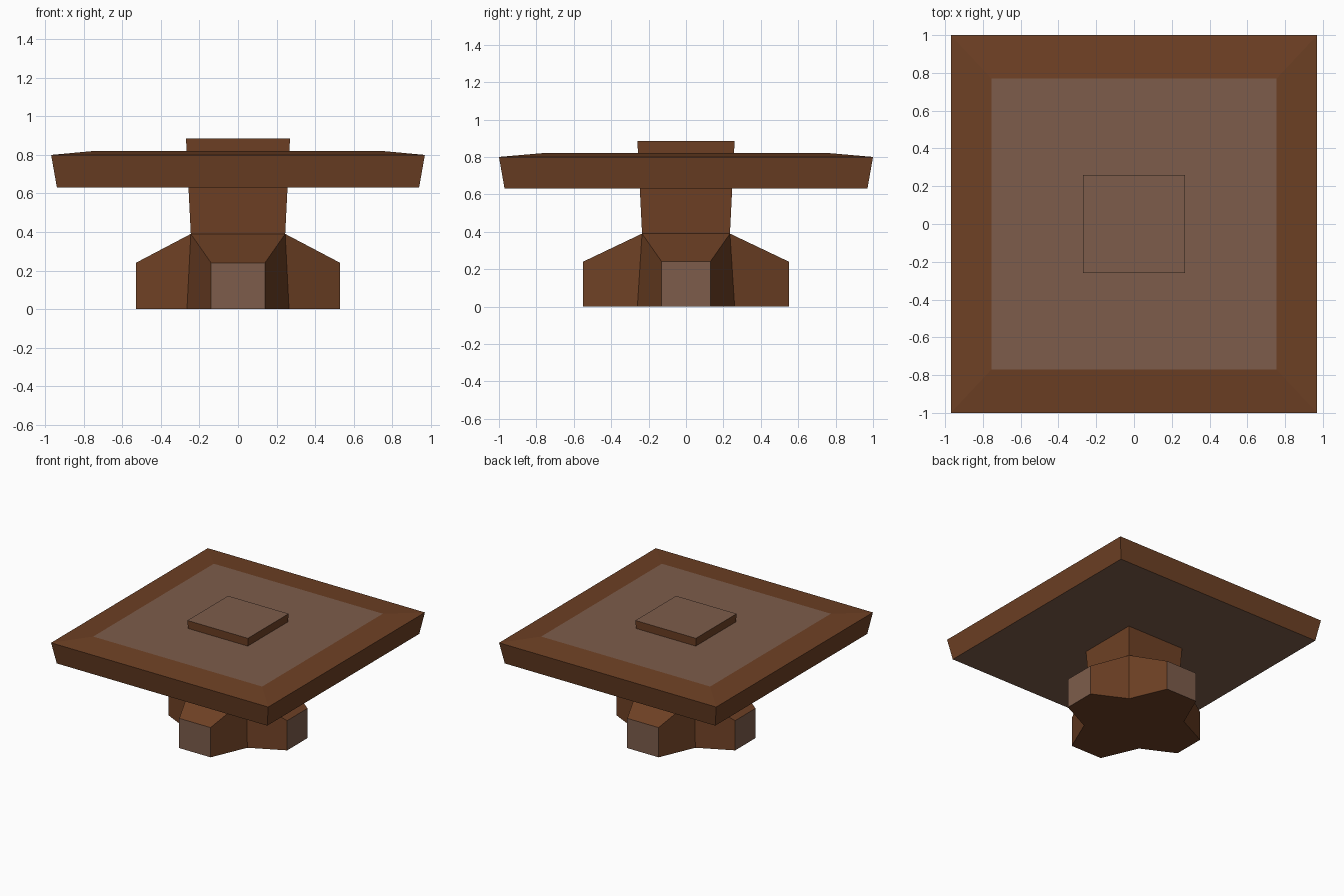
import bpy
import bmesh

cube = bpy.data.objects.get("Cube")
if cube:
    bpy.data.objects.remove(cube, do_unlink=True)


def make_material(name, color):
    mat = bpy.data.materials.new(name)
    mat.use_nodes = True
    mat.diffuse_color = color
    mat.node_tree.nodes["Principled BSDF"].inputs["Base Color"].default_value = color
    return mat


brown = make_material("brown wood", (0.156, 0.052, 0.018, 1))
worn = make_material("worn grey wood", (0.205, 0.108, 0.070, 1))


def finish(name, bm, is_worn):
    """Turn a bmesh into a flat shaded object, worn colour chosen by face rule."""
    bmesh.ops.recalc_face_normals(bm, faces=bm.faces)
    for face in bm.faces:
        face.material_index = int(is_worn(face.normal))
    mesh = bpy.data.meshes.new(name)
    bm.to_mesh(mesh)
    bm.free()
    mesh.materials.append(brown)
    mesh.materials.append(worn)
    obj = bpy.data.objects.new(name, mesh)
    bpy.context.collection.objects.link(obj)
    return obj


def loft(name, rings, is_worn):
    """Stack rectangles given as (half x, half y, z)."""
    bm = bmesh.new()
    loops = [[bm.verts.new((sx * hx, sy * hy, z))
              for sx, sy in ((-1, -1), (1, -1), (1, 1), (-1, 1))]
             for hx, hy, z in rings]
    for low, high in zip(loops, loops[1:]):
        for i in range(4):
            j = (i + 1) % 4
            bm.faces.new((low[i], low[j], high[j], high[i]))
    bm.faces.new(loops[0][::-1])
    bm.faces.new(loops[-1])
    return finish(name, bm, is_worn)


# Table top: flared rim, shallow brown bevel, worn centre and underside
loft("table_top", [(0.94, 0.97, 0.63), (0.97, 1.0, 0.80), (0.755, 0.77, 0.82)],
     lambda n: abs(n.z) > 0.999)

# Post running through the top, ending in a raised square cap
loft("post", [(0.245, 0.235, 0.39), (0.257, 0.247, 0.63), (0.27, 0.26, 0.885)],
     lambda n: n.z > 0.99)

# Foot: four tapering arms with sloped tops around a square core
bm = bmesh.new()
corners = ((-1, -1), (1, -1), (1, 1), (-1, 1))
low = [bm.verts.new((sx * 0.265, sy * 0.26, 0)) for sx, sy in corners]
high = [bm.verts.new((sx * 0.245, sy * 0.235, 0.39)) for sx, sy in corners]
outline = []
for i, (dx, dy) in enumerate(((0, -1), (1, 0), (0, 1), (-1, 0))):
    j = (i + 1) % 4
    reach, half = (0.53, 0.13) if dx else (0.55, 0.14)
    ends = [(dx * reach - s * dy * half, dy * reach + s * dx * half) for s in (-1, 1)]
    a, b = [bm.verts.new((x, y, 0)) for x, y in ends]
    c, d = [bm.verts.new((x, y, 0.24)) for x, y in ends]
    bm.faces.new((a, b, d, c))
    bm.faces.new((c, d, high[j], high[i]))
    bm.faces.new((low[i], a, c, high[i]))
    bm.faces.new((b, low[j], high[j], d))
    outline += [low[i], a, b]
bm.faces.new(outline[::-1])
bm.faces.new(high)
finish("foot", bm, lambda n: max(abs(n.x), abs(n.y)) > 0.999)
